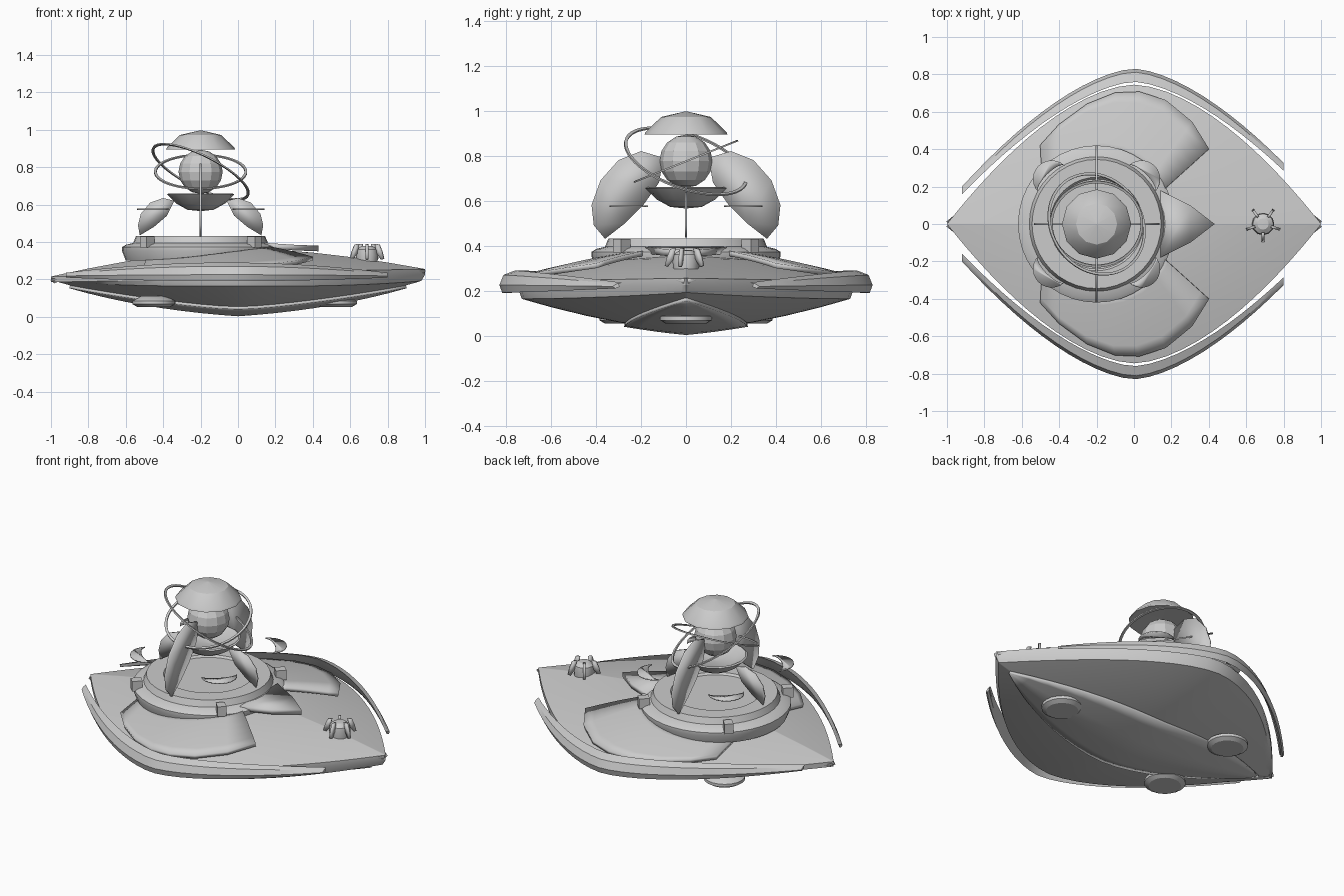
import bpy, bmesh, math
from math import sin, cos, pi, radians
from mathutils import Vector, Matrix

cube = bpy.data.objects.get("Cube")
if cube:
    bpy.data.objects.remove(cube)

grey = bpy.data.materials.new("light_grey")
grey.use_nodes = True
grey.diffuse_color = (0.6, 0.6, 0.6, 1)
grey.node_tree.nodes["Principled BSDF"].inputs["Base Color"].default_value = (0.6, 0.6, 0.6, 1)

CX = -0.2          # tower axis
P = 1.7            # roundness of the eye-shaped outline
BEAM = 0.745


def finish(name, bm, loc=(0, 0, 0), rot=None, thick=0, angle=30):
    """Turn a bmesh into a shaded object, optionally thickened."""
    bmesh.ops.recalc_face_normals(bm, faces=bm.faces)
    me = bpy.data.meshes.new(name)
    bm.to_mesh(me)
    bm.free()
    me.materials.append(grey)
    ob = bpy.data.objects.new(name, me)
    bpy.context.collection.objects.link(ob)
    ob.matrix_world = Matrix.Translation(loc) @ (rot or Matrix()).to_4x4()
    if thick:
        mod = ob.modifiers.new("thickness", "SOLIDIFY")
        mod.thickness, mod.offset = thick, 0
    bpy.ops.object.select_all(action="DESELECT")
    ob.select_set(True)
    bpy.context.view_layer.objects.active = ob
    bpy.ops.object.shade_smooth_by_angle(angle=radians(angle))
    return ob


def loft(name, rows, closed=True, caps=True, **kw):
    """Skin a list of equal-length point rows."""
    bm = bmesh.new()
    vs = [[bm.verts.new(p) for p in row] for row in rows]
    n = len(rows[0])
    for a, b in zip(vs, vs[1:]):
        for i in range(n if closed else n - 1):
            j = (i + 1) % n
            bm.faces.new((a[i], a[j], b[j], b[i]))
    if caps and closed:
        bm.faces.new(vs[0])
        bm.faces.new(vs[-1])
    return finish(name, bm, **kw)


def lathe(name, profile, loc, sides=32, **kw):
    rows = [[(max(r, 0.002) * cos(2 * pi * i / sides), max(r, 0.002) * sin(2 * pi * i / sides), z)
             for i in range(sides)] for r, z in profile]
    return loft(name, rows, loc=loc, **kw)


def plate(name, points, thick, **kw):
    bm = bmesh.new()
    bm.faces.new([bm.verts.new(p) for p in points])
    return finish(name, bm, thick=thick, **kw)


def patch(name, a, b, height, thick, steps=6):
    """Panel between two plan curves, draped on a height function."""
    rows = []
    for k in range(steps + 1):
        pts = [Vector(p).lerp(Vector(q), k / steps) for p, q in zip(a, b)]
        rows.append([(p.x, p.y, height(p.x, p.y)) for p in pts])
    return loft(name, rows, closed=False, thick=thick)


def spin(deg):
    return Matrix.Rotation(radians(deg), 3, "Z")


# Hull: eye-shaped outline scaled ring by ring
def frac(x, y):
    """Scale of the outline that passes through a plan point."""
    lo, hi = 0.001, 1.2
    for _ in range(24):
        f = (lo + hi) / 2
        inside = abs(x) < f and abs(y) < f * BEAM * (1 - (abs(x) / f) ** P)
        lo, hi = (lo, f) if inside else (f, hi)
    return hi


def deck(x, y):
    return 0.235 + 0.02 * x + 0.13 * (1 - min(frac(x, y), 1) ** 1.6)


def keel(x, y):
    f = frac(x, y)
    return 0.018 + 0.07 * f + 0.08 * f ** 2 + 0.03 * abs(x) ** 3


def outline(f, height, n=72):
    ring = []
    for i in range(n):
        c, s = cos(2 * pi * i / n), sin(2 * pi * i / n)
        x, y = f * c, math.copysign(f * BEAM * (1 - abs(c) ** P), s)
        ring.append((x, y, height(x, y)))
    return ring


levels = [0.01, 0.2, 0.4, 0.6, 0.8, 0.95]
loft("hull", [outline(f, keel) for f in levels + [0.98]] +
     [outline(1, lambda x, y: 0.205 + 0.02 * x)] +
     [outline(f, deck) for f in [1] + levels[::-1]], angle=25)

# Keel panel
xs = [-0.9 + 0.1 * i for i in range(19)]
half = [0.27 * (1 - (x / 0.9) ** 2) + 0.004 for x in xs]
patch("keel_panel", [(x, -h) for x, h in zip(xs, half)], [(x, h) for x, h in zip(xs, half)],
      lambda x, y: keel(x, y) - 0.008, 0.015, 8)

# Landing pads
for x, y in [(0.52, 0), (-0.45, 0.27), (-0.45, -0.27)]:
    lathe("landing_pad", [(0.07, 0.11), (0.115, 0.085), (0.115, 0.068), (0.09, 0.053), (0, 0.053)],
          (x, y, 0), 20)

# Side rails and deck panels
for s in (1, -1):
    rows = []
    for i in range(25):
        x = -0.92 + 1.72 * i / 24
        t = max(0, 1 - abs((x + 0.06) / 0.87) ** 2)
        yo = 0.83 - 0.72 * abs(x) ** 1.6
        yi = yo - 0.04 - 0.03 * t
        z, h = 0.222 + 0.018 * t, 0.012 + 0.038 * t
        rows.append([(x, s * (yo - 0.012), z - h), (x, s * yo, z - 0.3 * h),
                     (x, s * (yo - 0.018), z + 0.6 * h), (x, s * yi, z + h),
                     (x, s * (yi + 0.012), z + 0.6 * h), (x, s * (yo - 0.03), z - 0.5 * h)])
    loft("side_rail", rows)

    outer = [(-0.5, 0.42), (-0.4, 0.53), (-0.25, 0.64), (-0.1, 0.7), (0.03, 0.705),
             (0.17, 0.66), (0.31, 0.545), (0.4, 0.4)]
    inner = [(CX + 0.38 * cos(radians(a)), 0.38 * sin(radians(a)))
             for a in (140, 122, 104, 86, 70, 54, 40, 26)]
    patch("deck_panel", [(x, s * y) for x, y in inner], [(x, s * y) for x, y in outer],
          lambda x, y: deck(x, y) + 0.018 + 0.02 * max(0, x), 0.022)

# Pointed bow plate and small tip prongs
plate("bow_plate", [(0.43, 0, 0.365), (0.3, 0.1, 0.37), (0.14, 0.18, 0.38),
                    (0.14, -0.18, 0.38), (0.3, -0.1, 0.37)], 0.03)
for s in (1, -1):
    for side in (1, -1):
        plate("tip_prong", [(s * 0.9, side * 0.09, 0.235 + 0.02 * s), (s, side * 0.01, 0.225 + 0.025 * s),
                            (s * 0.98, 0, 0.205 + 0.02 * s)], 0.015)

# Round platform with four blocks
lathe("platform", [(0.4, 0.3), (0.42, 0.352), (0.42, 0.372), (0.40, 0.385), (0.36, 0.395),
                   (0.345, 0.432), (0.25, 0.432), (0.24, 0.42), (0, 0.42)], (CX, 0, 0), 40)
for a in (45, 135, 225, 315):
    bm = bmesh.new()
    bmesh.ops.create_cube(bm, size=1, matrix=Matrix.Diagonal((0.06, 0.05, 0.06, 1)))
    d = spin(a) @ Vector((0.405, 0, 0))
    finish("platform_block", bm, loc=(CX + d.x, d.y, 0.4), rot=spin(a))

    # Floating crescent leaf above each block
    arc = [(0.10 * cos(radians(t)), 0.10 * sin(radians(t)), 0) for t in range(-90, 91, 15)]
    back = [(0.035 * cos(radians(t)), 0.10 * sin(radians(t)), 0) for t in range(75, -76, -15)]
    d = spin(a) @ Vector((0.34, 0, 0))
    plate("crescent_leaf", arc + back, 0.008, loc=(CX + d.x, d.y, 0.575), rot=spin(a))

# Curved upright blades: tall pair across, short pair along
tall = [(0.1, 0.79), (0.2, 0.82), (0.3, 0.78), (0.38, 0.69), (0.42, 0.58), (0.41, 0.49),
        (0.36, 0.43), (0.27, 0.5), (0.19, 0.58), (0.12, 0.68)]
short = [(0.14, 0.62), (0.2, 0.635), (0.27, 0.61), (0.32, 0.55), (0.335, 0.49), (0.325, 0.435),
         (0.25, 0.48), (0.18, 0.54)]
for a, shape in ((90, tall), (270, tall), (0, short), (180, short)):
    plate("upright_blade", [(r, 0, z) for r, z in shape], 0.01, loc=(CX, 0, 0), rot=spin(a))

# Tower: bowl, faceted core, cap
lathe("bowl", [(0, 0.565), (0.07, 0.572), (0.13, 0.605), (0.18, 0.655), (0.17, 0.66),
               (0.11, 0.63), (0, 0.62)], (CX, 0, 0), 16)
bm = bmesh.new()
bmesh.ops.create_uvsphere(bm, u_segments=12, v_segments=8, radius=0.118)
finish("core", bm, loc=(CX, 0, 0.775), angle=20)
lathe("cap", [(0, 0.905), (0.17, 0.893), (0.185, 0.893), (0.18, 0.905), (0.11, 0.972), (0, 0.997)],
      (CX, 0, 0), 12)


# Orbiting rings
def orbit(name, radius, width, normal, z):
    rows = [(radius, -0.004), (radius + width, -0.004), (radius + width, 0.004),
            (radius, 0.004), (radius, -0.004)]
    q = Vector((0, 0, 1)).rotation_difference(Vector(normal)).to_matrix()
    lathe(name, rows, (CX, 0, z), 48, rot=q, caps=False)


orbit("inner_ring", 0.235, 0.014, (0, -0.4, 1), 0.775)
orbit("outer_ring", 0.275, 0.014, (0.5, 0.36, 1), 0.775)

# Deck pod with curved claws
POD = (0.69, 0, 0)
lathe("pod", [(0.055, 0.285), (0.06, 0.33), (0.055, 0.36), (0.03, 0.378), (0, 0.38)], POD, 12)
for a in range(-90, 270, 72):
    plate("pod_claw", [(0.045, 0, 0.39), (0.07, 0, 0.385), (0.085, 0, 0.35), (0.095, 0, 0.31),
                       (0.08, 0, 0.305), (0.055, 0, 0.34)], 0.014, loc=POD, rot=spin(a))
